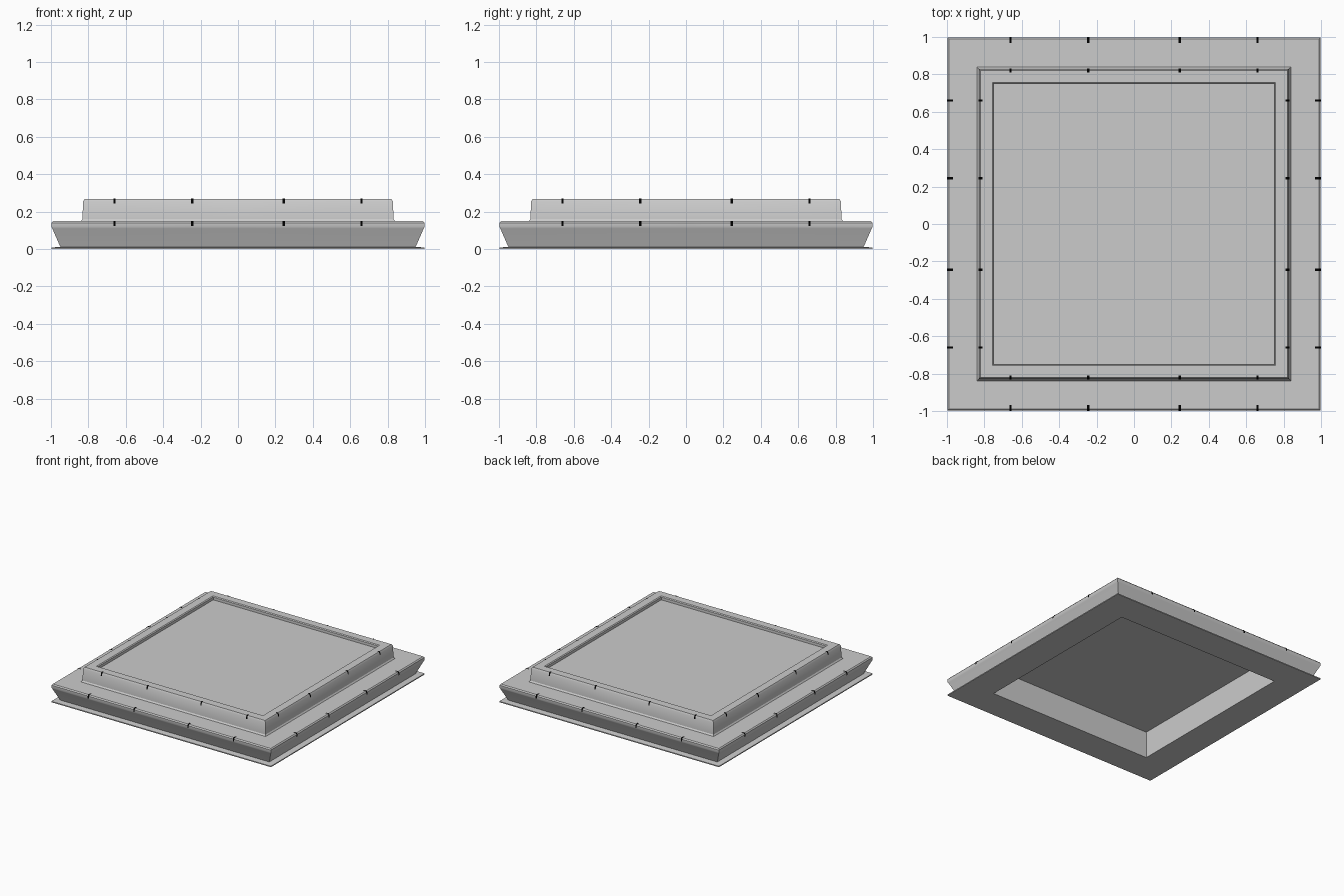
import bpy
import bmesh
from mathutils import Vector

cube = bpy.data.objects.get("Cube")
if cube:
    bpy.data.objects.remove(cube, do_unlink=True)


def material(name, rgb):
    m = bpy.data.materials.new(name)
    m.use_nodes = True
    m.diffuse_color = (*rgb, 1)
    m.node_tree.nodes["Principled BSDF"].inputs["Base Color"].default_value = (*rgb, 1)
    return m


grey = material("pale grey", (0.6, 0.6, 0.6))
black = material("black", (0.0, 0.0, 0.0))


def make_object(name, bm, mat, mirrored=False):
    bmesh.ops.recalc_face_normals(bm, faces=bm.faces)
    mesh = bpy.data.meshes.new(name)
    bm.to_mesh(mesh)
    bm.free()
    mesh.materials.append(mat)
    ob = bpy.data.objects.new(name, mesh)
    bpy.context.collection.objects.link(ob)
    if mirrored:
        mod = ob.modifiers.new("four quarters", "MIRROR")
        mod.use_axis = (True, True, False)
        mod.use_mirror_merge = False
    return ob


# Frame: one mitred corner of the moulding, mirrored to all four quarters
profile = [(0.75, 0), (0.998, 0), (0.998, 0.008), (0.95, 0.012),
           (0.993, 0.11), (0.998, 0.12), (0.998, 0.14), (0.99, 0.149),
           (0.84, 0.149), (0.832, 0.16), (0.828, 0.255), (0.82, 0.268),
           (0.757, 0.268), (0.75, 0.262)]
bm = bmesh.new()
rings = [[bm.verts.new(p) for p in ((0, r, z), (r, r, z), (r, 0, z))]
         for r, z in profile]
for a, b in zip(rings, rings[1:] + rings[:1]):
    for i in range(2):
        bm.faces.new((a[i], a[i + 1], b[i + 1], b[i]))
frame = make_object("frame", bm, grey, True)
bpy.context.view_layer.objects.active = frame
frame.select_set(True)
bpy.ops.object.shade_smooth_by_angle()

# Panel closing the opening just below the rim
bm = bmesh.new()
bmesh.ops.create_cube(bm, size=1)
bmesh.ops.scale(bm, vec=(1.5, 1.5, 0.02), verts=bm.verts)
bmesh.ops.translate(bm, vec=(0, 0, 0.23), verts=bm.verts)
make_object("panel", bm, grey)


# Dark marks folded over the two upper edges
def add_mark(bm, path, centre, swap):
    columns = []
    for side in (-0.006, 0.006):
        points = [(centre + side, r, z) for r, z in path]
        if swap:
            points = [(y, x, z) for x, y, z in points]
        columns.append([bm.verts.new(Vector(p)) for p in points])
    a, b = columns
    for i in range(len(path) - 1):
        bm.faces.new((a[i], a[i + 1], b[i + 1], b[i]))


edges = {
    "base_marks": [(1, 0.122), (1, 0.141), (0.991, 0.151), (0.968, 0.151)],
    "rim_marks": [(0.831, 0.243), (0.83, 0.256), (0.821, 0.27), (0.81, 0.27)],
}
for name, path in edges.items():
    bm = bmesh.new()
    for centre in (0.245, 0.66):
        for swap in (False, True):
            add_mark(bm, path, centre, swap)
    make_object(name, bm, black, True)
